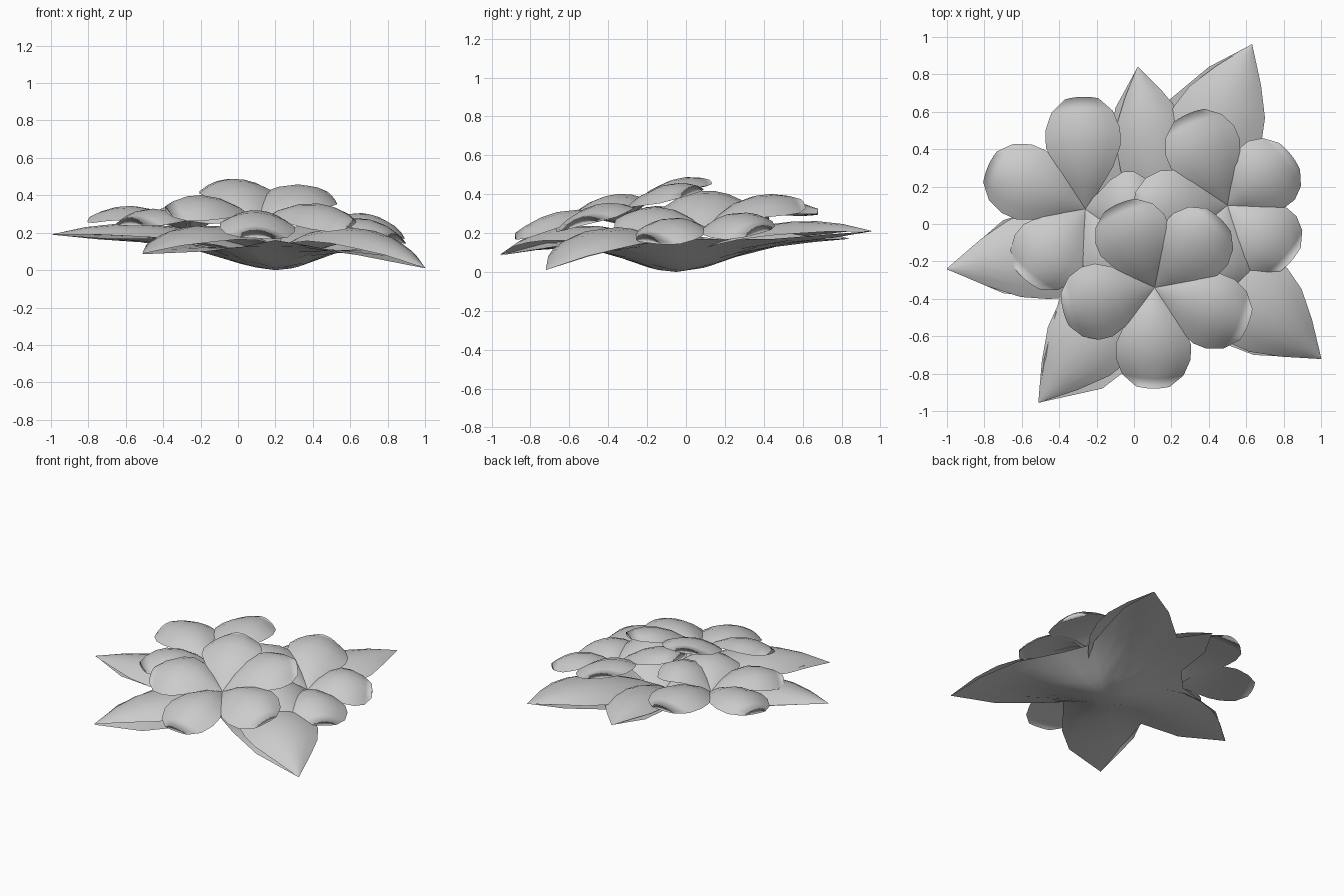
import bpy, math
from mathutils import Vector

if "Cube" in bpy.data.objects:
    bpy.data.objects.remove(bpy.data.objects["Cube"])


def interp(table, u):
    for (a, x), (b, y) in zip(table, table[1:]):
        if u <= b:
            return x + (y - x) * (u - a) / (b - a)
    return table[-1][1]


def make(name, verts, faces):
    me = bpy.data.meshes.new(name)
    me.from_pydata(verts, [], faces)
    me.polygons.foreach_set("use_smooth", [True] * len(me.polygons))
    ob = bpy.data.objects.new(name, me)
    bpy.context.collection.objects.link(ob)
    return ob


def sheet(base, mid_z, tip, profile, width, arch, grad=(0, 0), closed=False):
    """Arched blade from base to tip; closed adds a flat underside."""
    base, tip = Vector(base), Vector(tip)
    d = (tip - base).xy.normalized()
    side = Vector((-d.y, d.x))
    slope = side.x * grad[0] + side.y * grad[1]
    verts, faces, cols = [], [], 7
    rows = [p[0] for p in profile]
    for under in ((False, True) if closed else (False,)):
        start = len(verts)
        for u in rows:
            c = base.lerp(tip, u)
            c.z += 4 * u * (1 - u) * (mid_z - (base.z + tip.z) / 2)
            rel = interp(profile, u)
            for j in range(cols):
                v = j / (cols - 1) * 2 - 1
                s = v * rel * width
                # outer corners pull back a little for a rounded outline
                back = 0.12 * v * v * rel * width
                drop = arch * rel * (1 if under else v * v)
                verts.append((c.x + side.x * s - d.x * back,
                              c.y + side.y * s - d.y * back,
                              c.z + slope * s - drop))
        for i in range(len(rows) - 1):
            for j in range(cols - 1):
                a = start + i * cols + j
                q = (a, a + 1, a + cols + 1, a + cols)
                faces.append(q if under else q[::-1])
    if closed:  # blunt tip rim
        n = len(rows) * cols
        for a in range(n - cols, n - 1):
            faces.append((a, a + 1, a + 1 + n, a + n))
    return verts, faces


PETAL = [(0, .1), (.2, .42), (.4, .78), (.6, 1), (.75, 1), (.9, .82), (1, .45)]
LEAF = [(0, .25), (.15, .6), (.3, .85), (.45, 1), (.6, .98), (.72, .84), (.85, .5), (1, .01)]

# Flowers: centre, plane height at centre, sunken throat height, tilt, petal tips
flowers = {
    "front_flower": ((.11, -.34), .36, .26, (-.05, .27),
                     [(-.08, .11), (.46, .03), (.61, -.54), (.10, -.88), (-.38, -.46)]),
    "right_flower": ((.50, .10), .30, .21, (-.24, .08),
                     [(.29, .59), (.84, .37), (.84, -.20), (.40, -.36), (.0, .08)]),
    "left_flower": ((-.26, .08), .31, .20, (.03, .05),
                    [(-.28, .68), (-.78, .31), (-.58, -.30), (.02, -.30), (.12, .08)]),
}
for name, (c, pz, throat, g, tips) in flowers.items():
    V, F = [], []
    for t in tips:
        rise = g[0] * (t[0] - c[0]) + g[1] * (t[1] - c[1])
        v, f = sheet((c[0], c[1], throat), pz + rise / 2 + .03,
                     (t[0], t[1], pz + rise - .015), PETAL, .2, .065, g, True)
        F += [tuple(i + len(V) for i in q) for q in f]
        V += v
    make(name, V, F)

# Leaf upper sides: tip, spine height halfway, half width
leaves = [((.63, .96, .21), .25, .26), ((.02, .84, .17), .23, .20),
          ((-1.0, -.24, .19), .24, .25), ((-.51, -.955, .09), .24, .25),
          ((1.0, -.72, .012), .23, .26)]
for n, (tip, mid, w) in enumerate(leaves):
    make(f"leaf_{n + 1}", *sheet((.2, -.05, .06), mid, tip, LEAF, w, .075))

# Leaf underside: one star-shaped bowl following the leaf outlines
outline = [(1, -.72, .01), (.93, -.5, .08), (.81, -.26, .14), (.62, 0, .17),
           (.54, .2, .17), (.62, .45, .17), (.67, .7, .19), (.63, .96, .21),
           (.4, .84, .19), (.16, .64, .17), (.02, .84, .17), (-.1, .62, .16),
           (-.15, .32, .17), (-.3, .15, .17), (-.7, .02, .19), (-1, -.24, .19),
           (-.7, -.37, .17), (-.4, -.4, .17), (-.48, -.72, .15),
           (-.51, -.955, .085), (-.17, -.88, .10), (0, -.75, .12),
           (.2, -.5, .16), (.38, -.6, .13), (.64, -.7, .08)]
V, F, N = [(.2, -.05, 0)], [], len(outline)
rings = (.2, .4, .6, .8, 1)
for s in rings:
    for x, y, z in outline:
        dx, dy = x - .2, y + .05
        r = s * math.hypot(dx, dy)
        bowl = .14 * (1 - math.exp(-r * r / .13))
        k = s ** 3
        V.append((.2 + s * dx, -.05 + s * dy, bowl * (1 - k) + z * k))
for k in range(N):
    m = (k + 1) % N
    F.append((0, 1 + m, 1 + k))
    for r in range(len(rings) - 1):
        o = 1 + r * N
        F.append((o + k, o + m, o + N + m, o + N + k))
make("leaf_underside", V, F)
